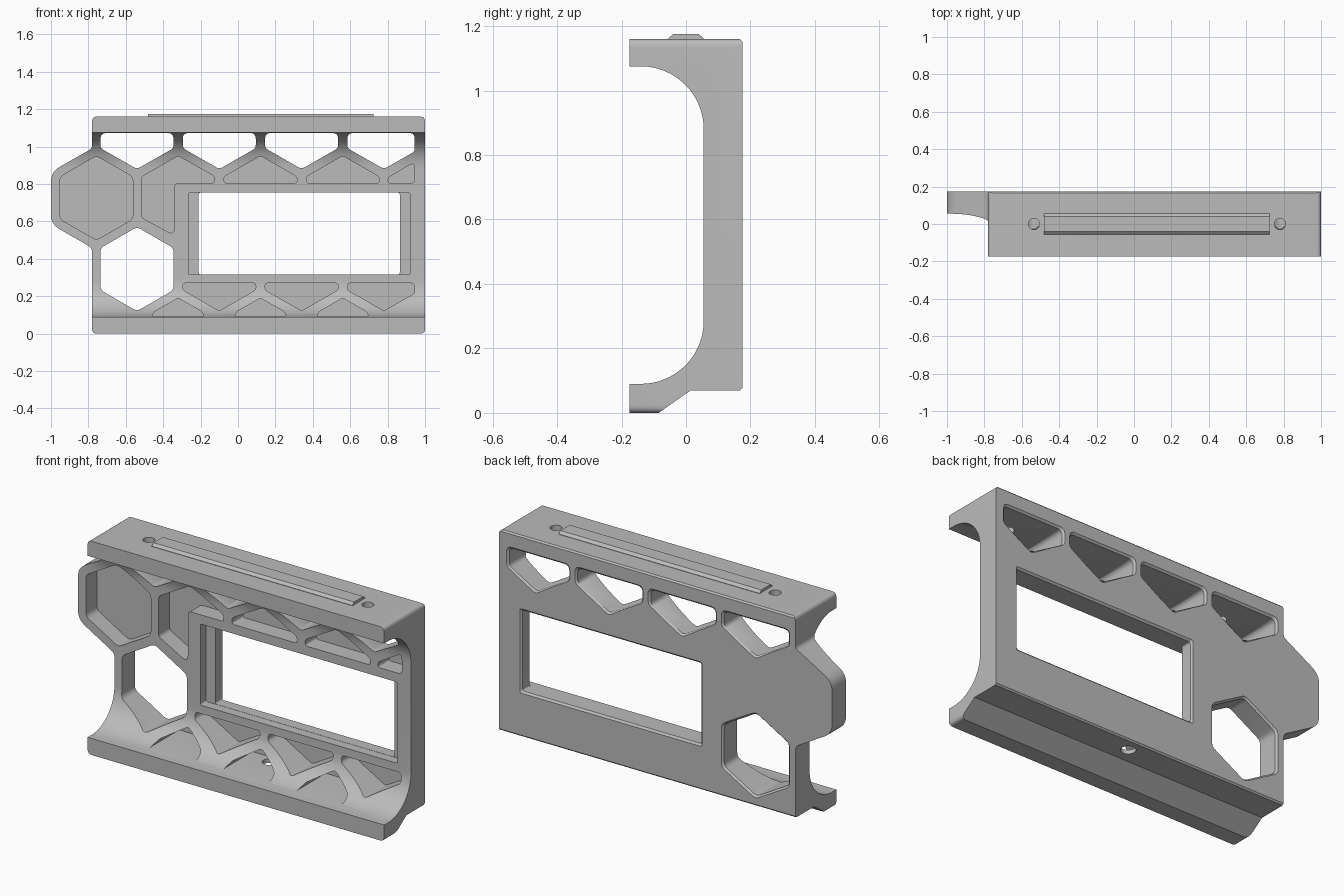
import bpy, bmesh, math
from mathutils import Vector

cube = bpy.data.objects.get("Cube")
if cube:
    bpy.data.objects.remove(cube, do_unlink=True)

grey = bpy.data.materials.new("light_grey")
grey.use_nodes = True
GREY = (0.5, 0.5, 0.5, 1)
grey.diffuse_color = GREY
grey.node_tree.nodes["Principled BSDF"].inputs["Base Color"].default_value = GREY

AXES = {
    "x": lambda p, t: (t, p[0], p[1]),
    "y": lambda p, t: (p[0], t, p[1]),
    "z": lambda p, t: (p[0], p[1], t),
}


def rounded(points, radius):
    """Fillet the corners of a polygon; radius is one number or one per corner."""
    pts = [Vector(p) for p in points]
    out = []
    for i, p in enumerate(pts):
        r = radius[i] if isinstance(radius, list) else radius
        to_a, to_b = pts[i - 1] - p, pts[(i + 1) % len(pts)] - p
        half = to_a.angle(to_b) / 2
        d = min(r / math.tan(half), 0.45 * to_a.length, 0.45 * to_b.length)
        a, b = p + to_a.normalized() * d, p + to_b.normalized() * d
        for k in range(7):
            t = k / 6
            out.append(a * (1 - t) ** 2 + p * 2 * t * (1 - t) + b * t * t)
    return out


def circle(cx, cy, r, n=32):
    return [(cx + r * math.cos(math.tau * i / n), cy + r * math.sin(math.tau * i / n))
            for i in range(n)]


def prism(name, points, axis, start, end, flare=0.0):
    """Extrude a polygon; flare widens the far end into a chamfer."""
    pts = [Vector(p) for p in points]
    levels = [(start, 0.0), (end, 0.0)]
    if flare:
        levels.append((end + flare, flare))
    lo = Vector([min(p[i] for p in pts) for i in (0, 1)])
    hi = Vector([max(p[i] for p in pts) for i in (0, 1)])
    mid, size = (lo + hi) / 2, (hi - lo) / 2
    bm = bmesh.new()
    rings = []
    for t, grow in levels:
        ring = []
        for p in pts:
            q = [mid[i] + (p[i] - mid[i]) * (1 + grow / size[i]) for i in (0, 1)]
            ring.append(bm.verts.new(AXES[axis](q, t)))
        rings.append(ring)
    n = len(pts)
    for r0, r1 in zip(rings, rings[1:]):
        for i in range(n):
            j = (i + 1) % n
            bm.faces.new((r0[i], r0[j], r1[j], r1[i]))
    bm.faces.new(rings[0])
    bm.faces.new(rings[-1])
    bmesh.ops.recalc_face_normals(bm, faces=bm.faces)
    mesh = bpy.data.meshes.new(name)
    bm.to_mesh(mesh)
    bm.free()
    mesh.materials.append(grey)
    obj = bpy.data.objects.new(name, mesh)
    bpy.context.collection.objects.link(obj)
    return obj


def activate(obj):
    bpy.ops.object.select_all(action="DESELECT")
    obj.select_set(True)
    bpy.context.view_layer.objects.active = obj


def combine(body, cutter, operation="DIFFERENCE"):
    cutter.hide_render = True
    mod = body.modifiers.new("cut", "BOOLEAN")
    mod.operation, mod.solver, mod.object = operation, "EXACT", cutter
    activate(body)
    bpy.ops.object.modifier_apply(modifier=mod.name)
    bpy.data.objects.remove(cutter, do_unlink=True)


def pocket(points, radius=0.025, depth=0.15):
    combine(body, prism("pocket", rounded(points, radius), "y", -0.3, depth))


def opening(points, radius):
    combine(body, prism("opening", rounded(points, radius), "y", -0.3, 0.165, 0.02))


def hexagon(cx, cz, r=0.225):
    return [(cx + r * math.sin(math.pi * i / 3), cz + r * math.cos(math.pi * i / 3))
            for i in range(6)]


# Side section: upright wall with two lips blended by large fillets
R, CY = 0.195, -0.14
section = [(-0.175, 0), (-0.085, 0), (0.015, 0.07), (0.167, 0.07), (0.175, 0.078),
           (0.175, 1.152), (0.167, 1.16), (-0.175, 1.16), (-0.175, 1.075)]
for cz, first in ((0.88, 90), (0.285, 0)):
    for i in range(17):
        a = math.radians(first - 90 * i / 16)
        section.append((CY + R * math.cos(a), cz + R * math.sin(a)))
section.append((-0.175, 0.09))
body = prism("cage_body", section, "x", -1.1, 1.1)

# Front outline: block with a hexagonal ear on its right side
outline = [(1, 0), (1, 1.16), (-0.78, 1.16), (-0.78, 0.99),
           (-1, 0.865), (-1, 0.585), (-0.78, 0.458), (-0.78, 0)]
radii = [0.025, 0.025, 0.025, 0.03, 0.09, 0.09, 0.04, 0.025]
combine(body, prism("outline", rounded(outline, radii), "y", -0.4, 0.4), "INTERSECT")

# Rectangular window with a wider front recess
def rectangle(x0, x1, z0, z1):
    return [(x0, z0), (x1, z0), (x1, z1), (x0, z1)]

pocket(rectangle(-0.265, 0.92, 0.315, 0.755), 0.012, 0.105)
opening(rectangle(-0.21, 0.865, 0.316, 0.754), 0.012)

# Hexagonal opening, hexagonal ear pocket and the partial hexagon beside the window
opening(hexagon(-0.54, 0.345), 0.04)
pocket(hexagon(-0.757, 0.725), 0.04)
pocket([(-0.32, 0.95), (-0.125, 0.84), (-0.125, 0.805), (-0.34, 0.805),
        (-0.34, 0.525), (-0.515, 0.62), (-0.515, 0.838)], 0.025)

# Honeycomb rows: top openings and lower pockets, trimmed at the left column
HALF, SLOPE, EDGE = 0.195, 0.57, 0.945
for i in range(4):
    cx = -0.54 + 0.44 * i
    x0, x1 = cx - HALF, min(cx + HALF, EDGE)
    opening([(x0, 1.072), (x1, 1.072), (x1, 0.88 + SLOPE * (x1 - cx)),
             (cx, 0.88), (x0, 0.88 + SLOPE * HALF)], 0.03)
    if i:
        pocket([(x0, 0.27), (x1, 0.27), (x1, 0.122 + SLOPE * (x1 - cx)),
                (cx, 0.122), (x0, 0.122 + SLOPE * HALF)])

# Triangles between the openings
for i in range(3):
    cx = -0.32 + 0.44 * i
    if i:
        side = 0.95 - SLOPE * HALF
        pocket([(cx - HALF, 0.805), (cx + HALF, 0.805), (cx + HALF, side),
                (cx, 0.95), (cx - HALF, side)])
    pocket([(cx - 0.14, 0.092), (cx + 0.14, 0.092), (cx + 0.125, 0.118),
            (cx, 0.19), (cx - 0.125, 0.118)], 0.02)
pocket([(0.803, 0.805), (EDGE, 0.805), (EDGE, 0.918), (0.803, 0.834)], 0.02)

# Screw holes in the top and underside
for x in (-0.535, 0.78):
    combine(body, prism("top_hole", circle(x, 0, 0.03), "z", 1.0, 1.3))
combine(body, prism("mount_hole", circle(0.12, 0.1, 0.037), "z", -0.1, 0.12))

# Raised rail along the top
rail = prism("top_rail", [(-0.055, 1.155), (0.055, 1.155), (0.055, 1.162), (0.04, 1.175),
                          (-0.04, 1.175), (-0.055, 1.162)], "x", -0.48, 0.725)

activate(body)
bpy.ops.object.shade_smooth_by_angle(angle=math.radians(30))
